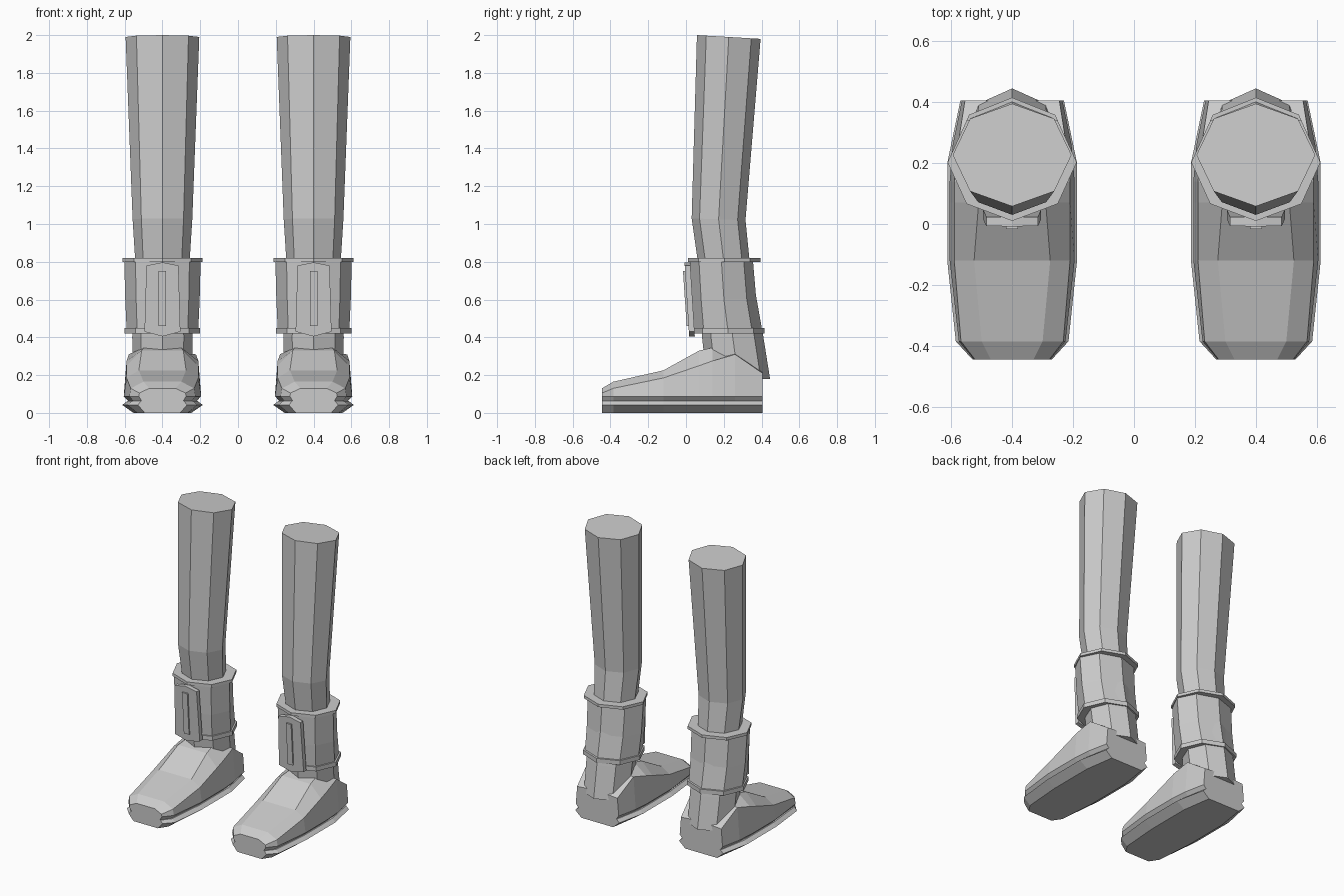
import bpy, bmesh, math

if "Cube" in bpy.data.objects:
    bpy.data.objects.remove(bpy.data.objects["Cube"])


def loft(name, rings):
    """Skin a list of equal-length closed point rings and cap both ends."""
    bm = bmesh.new()
    loops = [[bm.verts.new(p) for p in ring] for ring in rings]
    n = len(loops[0])
    for a, b in zip(loops, loops[1:]):
        for i in range(n):
            j = (i + 1) % n
            bm.faces.new((a[i], a[j], b[j], b[i]))
    bm.faces.new(loops[0])
    bm.faces.new(loops[-1])
    bmesh.ops.recalc_face_normals(bm, faces=bm.faces)
    mesh = bpy.data.meshes.new(name)
    bm.to_mesh(mesh)
    bm.free()
    obj = bpy.data.objects.new(name, mesh)
    bpy.context.collection.objects.link(obj)


def octagon(x, rx, y0, y1, z0, z1):
    """Eight-sided ring from front (y0, z0) to back (y1, z1)."""
    pts = []
    for k in range(8):
        a = k * math.pi / 4
        t = (1 - math.cos(a)) / 2
        pts.append((x + rx * math.sin(a), y0 + (y1 - y0) * t, z0 + (z1 - z0) * t))
    return pts


def section(x, y, half):
    """Mirrored cross-section in the xz plane from its right half."""
    return ([(x + w, y, z) for w, z in half] +
            [(x - w, y, z) for w, z in reversed(half)])


def slab(x, outline, front, thick):
    """Leaning plate: outline of (x, z), front(z) gives its front y."""
    return [[(x + u, front(z) + d, z) for u, z in outline] for d in (0, thick)]


# half width, front y, back y, front z, back z
LEG = [(.155, .11, .445, .18, .18), (.16, .085, .41, .40, .40),
       (.145, .06, .335, .82, .82), (.158, .03, .315, 1.03, 1.02),
       (.195, .058, .395, 2.0, 1.98)]
CUFF = [(.20, .03, .415, .42), (.20, .03, .415, .45), (.19, .04, .40, .45),
        (.197, .03, .372, .60), (.202, .02, .355, .80),
        (.212, .01, .395, .80), (.212, .01, .395, .82)]
# y, bottom half width, side (half width, z), top (half width, z)
UPPER = [(-.445, .125, .122, .105, .07, .13), (-.385, .175, .168, .13, .10, .165),
         (-.12, .205, .19, .185, .125, .225), (.07, .205, .19, .25, .11, .33),
         (.14, .205, .19, .275, .10, .345), (.26, .195, .178, .31, .10, .317),
         (.405, .165, .155, .21, .09, .215)]
SOLE = [(-.445, .13), (-.385, .185), (-.12, .213), (.20, .213), (.405, .17)]
PLATE = [(-.095, .43), (0, .405), (.095, .43), (.085, .78), (0, .797), (-.085, .78)]
BAR = [(-.02, .46), (.02, .46), (.02, .752), (-.02, .752)]

for side, x in (("left", -.4), ("right", .4)):
    # Octagonal leg with a bent shin
    loft(side + "_leg", [octagon(x, *r) for r in LEG])
    # Ankle cuff with rims
    loft(side + "_cuff", [octagon(x, w, a, b, z, z) for w, a, b, z in CUFF])
    # Front plate and raised bar
    loft(side + "_cuff_plate", slab(x, PLATE, lambda z: .042 - .05 * z / .8, .03))
    loft(side + "_cuff_bar", slab(x, BAR, lambda z: .035 - .068 * z, .02))
    # Shoe upper, undercut at the bottom
    loft(side + "_shoe_upper",
         [section(x, y, [(w * .82, .05), (w, .088), (sw, sz), (tw, tz)])
          for y, w, sw, sz, tw, tz in UPPER])
    # Flared sole
    loft(side + "_sole",
         [section(x, y, [(w * .72, 0), (w, .042), (w * .88, .062)]) for y, w in SOLE])
